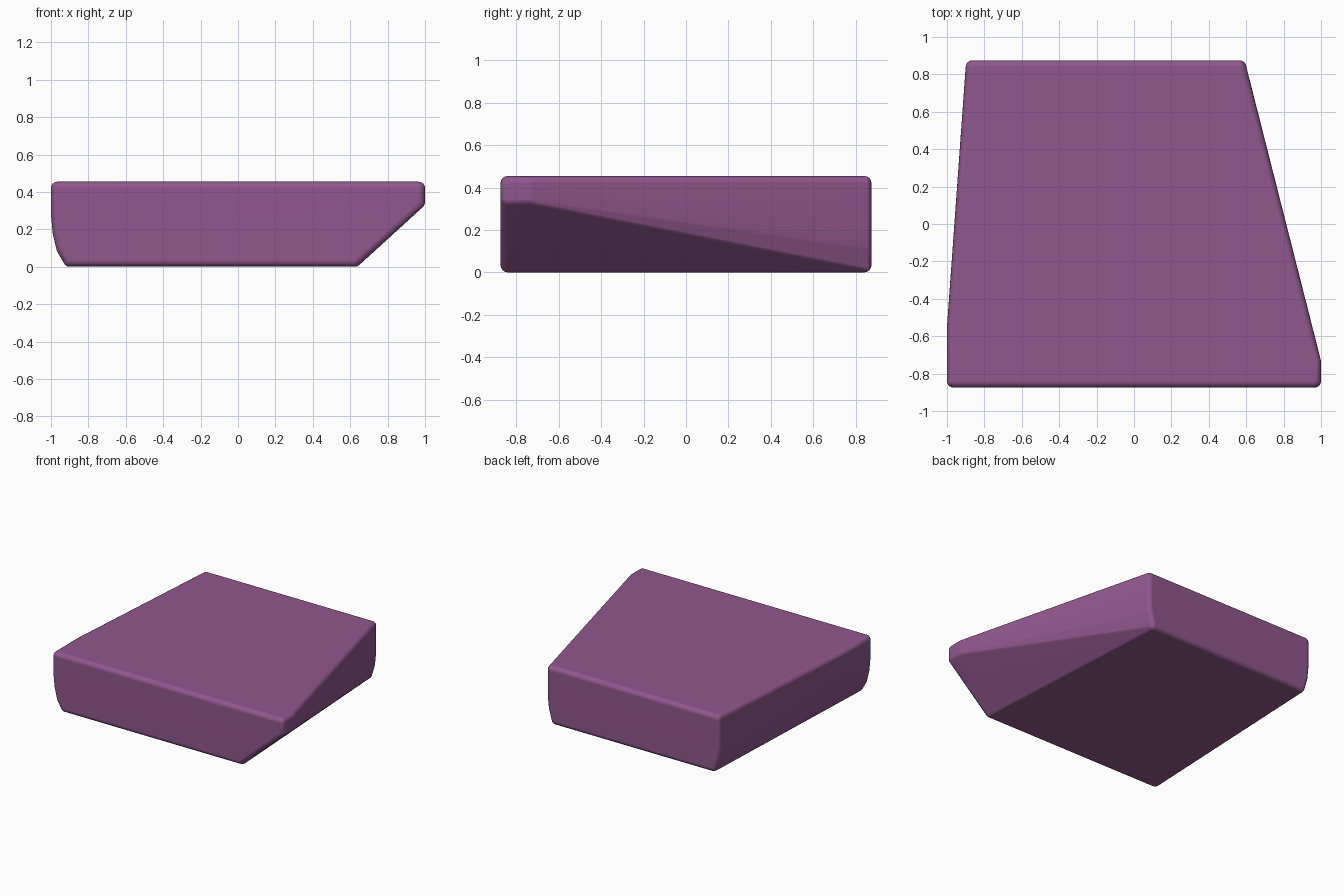
import bpy, bmesh, math
from mathutils import Matrix

if "Cube" in bpy.data.objects:
    bpy.data.objects.remove(bpy.data.objects["Cube"])

R = 0.035  # edge rounding radius

# rounding-sphere centres (x, z) of the front and back profiles
front_left = [(-.965, .42), (-.965, .28), (-.956, .18), (-.937, .1), (-.9, R)]
front_right = [(.965, .42), (.965, .345)]
front_foot = [(.625, R)]
back_left = [(-.865, .42), (-.865, .22), (-.855, .12), (-.83, R)]
back_right = [(.565, .42), (.565, .22), (.555, .12), (.53, R)]

centres = []


def add(points, y):
    centres.extend((x, y, z) for x, z in points)


add(front_left + front_right + front_foot, -.84)
add(front_right, -.735)        # short straight stretch behind the front right corner
add(front_left[:2], -.55)      # slight bend on the left flank
add(back_left + back_right, .84)

# cushion body: hull around small spheres gives rounded edges everywhere
bm = bmesh.new()
for c in centres:
    bmesh.ops.create_uvsphere(bm, u_segments=16, v_segments=8, radius=R,
                              matrix=Matrix.Translation(c))
hull = bmesh.ops.convex_hull(bm, input=bm.verts[:])
junk = {v for v in hull["geom_interior"] + hull["geom_unused"]
        if isinstance(v, bmesh.types.BMVert)}
bmesh.ops.delete(bm, geom=list(junk), context='VERTS')
hull_faces = {f for f in hull["geom"] if isinstance(f, bmesh.types.BMFace) and f.is_valid}
extra = [f for f in bm.faces if f not in hull_faces]
bmesh.ops.delete(bm, geom=extra, context='FACES')
bmesh.ops.dissolve_limit(bm, angle_limit=math.radians(1), verts=bm.verts[:], edges=bm.edges[:])
bmesh.ops.recalc_face_normals(bm, faces=bm.faces[:])

mesh = bpy.data.meshes.new("cushion")
bm.to_mesh(mesh)
bm.free()
body = bpy.data.objects.new("cushion", mesh)
bpy.context.collection.objects.link(body)

# plum fabric
mat = bpy.data.materials.new("plum")
mat.diffuse_color = (.28, .095, .27, 1)
mat.use_nodes = True
mat.node_tree.nodes["Principled BSDF"].inputs["Base Color"].default_value = mat.diffuse_color
mesh.materials.append(mat)

# smooth rounded edges, flat large faces
bpy.context.view_layer.objects.active = body
body.select_set(True)
bpy.ops.object.shade_smooth_by_angle(angle=math.radians(35))
weighted = body.modifiers.new("weighted_normals", 'WEIGHTED_NORMAL')
weighted.keep_sharp = True
